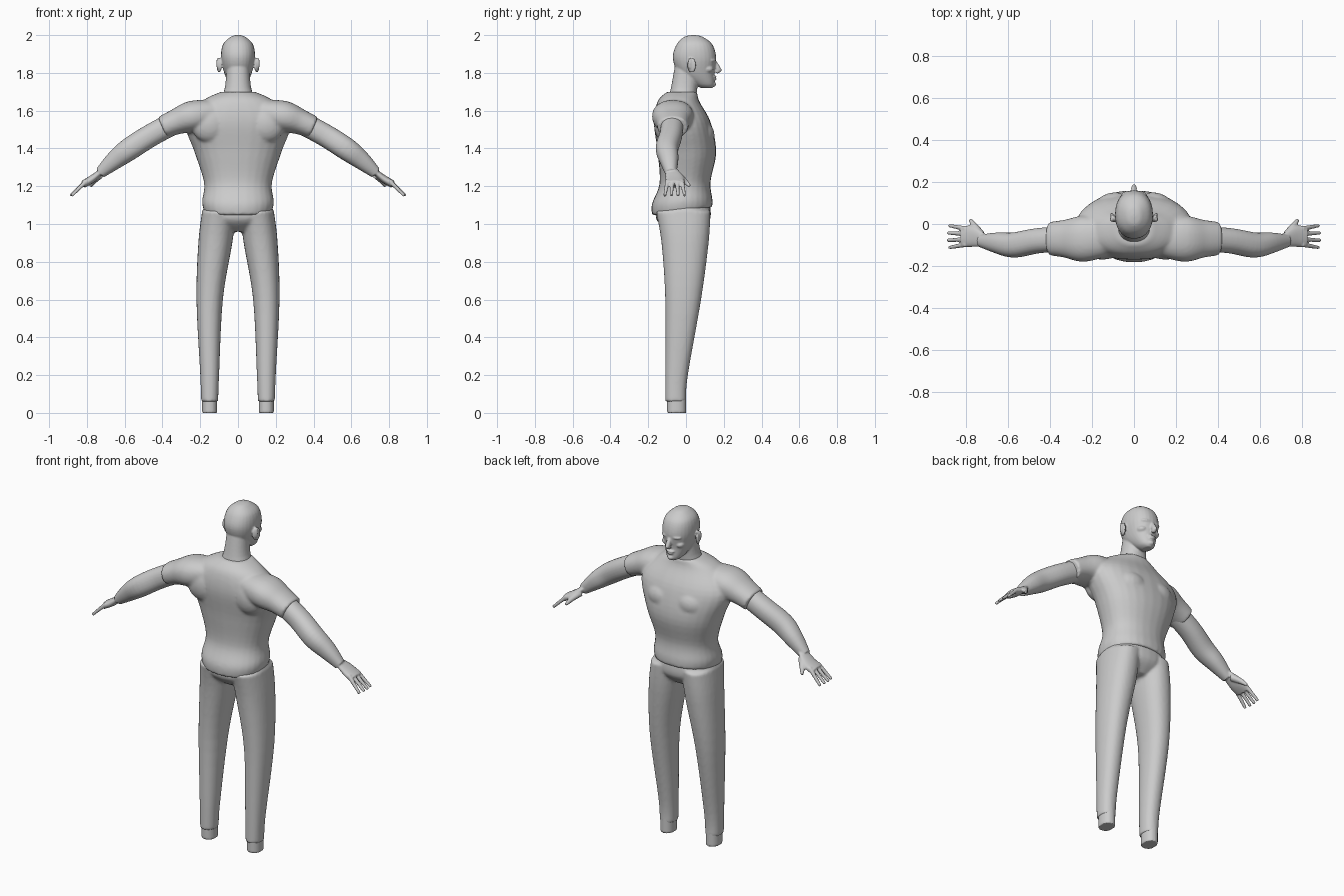
import bpy, bmesh, math
from mathutils import Vector, Matrix

if "Cube" in bpy.data.objects:
    bpy.data.objects.remove(bpy.data.objects["Cube"])

grey = (0.6, 0.6, 0.6, 1)
clay = bpy.data.materials.new("light grey")
clay.use_nodes = True
clay.diffuse_color = grey
clay.node_tree.nodes["Principled BSDF"].inputs["Base Color"].default_value = grey


def spline(before, start, end, after, t):
    """Catmull-Rom value between start and end."""
    bend = 2 * before - 5 * start + 4 * end - after
    twist = 3 * start - before - 3 * end + after
    return start + (t * (end - before) + t ** 2 * bend + t ** 3 * twist) / 2


def refine(rows, steps=5):
    """Smoothly interpolate between a few given sections."""
    out = []
    for i in range(len(rows) - 1):
        nearby = (rows[max(i - 1, 0)], rows[i], rows[i + 1], rows[min(i + 2, len(rows) - 1)])
        for k in range(steps):
            out.append([spline(*values, k / steps) for values in zip(*nearby)])
    return out + [rows[-1]]


def oval(sides=28, boxiness=0.9):
    """Unit cross-section, slightly squarer than a circle."""
    for i in range(sides):
        angle = math.tau * i / sides
        yield [math.copysign(abs(w) ** boxiness, w) for w in (math.cos(angle), math.sin(angle))]


def skin(bm, outlines):
    """Close a run of equal outlines into a solid."""
    rings = [[bm.verts.new(point) for point in outline] for outline in outlines]
    for low, high in zip(rings, rings[1:]):
        for i in range(len(low)):
            bm.faces.new((low[i - 1], low[i], high[i], high[i - 1]))
    bm.faces.new(rings[0])
    bm.faces.new(rings[-1])


def stack(bm, rows, side=0, hem_tilt=0):
    """Level sections: height, half width, back, front, and offset sideways."""
    outlines = []
    sections = refine(rows)
    for i, (z, width, back, front, *offset) in enumerate(sections):
        middle, depth = (back + front) / 2, (front - back) / 2
        tilt = hem_tilt * (1 - i / len(sections)) ** 4
        outlines.append([(side * sum(offset) + width * u, middle + depth * v,
                          z + tilt * (middle + depth * v)) for u, v in oval()])
    skin(bm, outlines)


def limb(bm, rows, side=1, flatness=1.0):
    """Oval sections square to a path: x, y, z, radius."""
    path = refine(rows)
    outlines = []
    for i, (*centre, radius) in enumerate(path):
        ahead, behind = path[min(i + 1, len(path) - 1)], path[max(i - 1, 0)]
        along = (Vector(ahead[:3]) - Vector(behind[:3])).normalized()
        across = Vector((0, 1, 0))
        across = (across - along * across.dot(along)).normalized()
        upward = along.cross(across) * flatness
        points = [Vector(centre) + radius * (across * u + upward * v) for u, v in oval()]
        outlines.append([(side * p.x, p.y, p.z) for p in points])
    skin(bm, outlines)


def ball(bm, centre, radii, side=1, turn=0.0):
    """Ellipsoid, optionally turned about the vertical and placed on either side."""
    x, y, z = centre
    matrix = (Matrix.Translation((side * x, y, z)) @ Matrix.Rotation(-side * turn, 4, 'Z')
              @ Matrix.Diagonal((*radii, 1)))
    bmesh.ops.create_uvsphere(bm, u_segments=20, v_segments=12, radius=1, matrix=matrix)


def finish(name, bm, voxel, smoothing):
    """Fuse the overlapping solids into one smooth skin."""
    bmesh.ops.recalc_face_normals(bm, faces=bm.faces)
    mesh = bpy.data.meshes.new(name)
    bm.to_mesh(mesh)
    bm.free()
    mesh.materials.append(clay)
    part = bpy.data.objects.new(name, mesh)
    bpy.context.collection.objects.link(part)
    fuse = part.modifiers.new("fuse", 'REMESH')
    fuse.mode = 'VOXEL'
    fuse.voxel_size = voxel
    fuse.use_smooth_shade = True
    relax = part.modifiers.new("relax", 'SMOOTH')
    relax.factor = 0.5
    relax.iterations = smoothing


sides = {"left": 1, "right": -1}

# Shirt: trunk with a sloping hem, chest, shoulder blades and sleeves
bm = bmesh.new()
stack(bm, [(1.07, .18, -.18, .14), (1.12, .19, -.18, .14), (1.22, .18, -.14, .13),
           (1.38, .23, -.15, .16), (1.54, .28, -.17, .13), (1.65, .19, -.15, .07),
           (1.7, .09, -.1, .06)], hem_tilt=.14)
for side in sides.values():
    ball(bm, (.1, .07, 1.47), (.1, .08, .08), side, turn=.3)
    ball(bm, (.15, -.11, 1.53), (.1, .06, .1), side)
    limb(bm, [(.12, -.06, 1.59, .09), (.24, -.07, 1.57, .11), (.33, -.07, 1.54, .09),
              (.4, -.07, 1.51, .08)], side, flatness=.75)
finish("shirt", bm, voxel=.009, smoothing=4)

# Trousers: pelvis and two tapering legs
bm = bmesh.new()
stack(bm, [(1.14, .17, -.14, .12), (1.03, .18, -.16, .13), (.96, .07, -.09, .07)])
for side in sides.values():
    stack(bm, [(1.07, .09, -.16, .13, .1), (.9, .09, -.13, .12, .12), (.6, .07, -.11, .08, .15),
               (.2, .05, -.11, .01, .15), (.06, .045, -.11, 0, .15)], side)
finish("trousers", bm, voxel=.009, smoothing=4)

for label, side in sides.items():
    # Ankle stub below the trouser cuff
    bm = bmesh.new()
    stack(bm, [(.1, .04, -.1, 0, .15), (0, .04, -.1, 0, .15)], side)
    finish(label + "_ankle", bm, voxel=.006, smoothing=1)

    # Arm and palm
    bm = bmesh.new()
    limb(bm, [(.33, -.07, 1.54, .06), (.46, -.08, 1.47, .06), (.57, -.1, 1.4, .06),
              (.65, -.09, 1.34, .05), (.73, -.08, 1.27, .03)], side)
    limb(bm, [(.71, -.08, 1.29, .03), (.77, -.06, 1.24, .05), (.82, -.06, 1.21, .05)],
         side, flatness=.4)
    # Four spread fingers and a thumb
    for finger in range(4):
        spread = 1.5 - finger
        reach = .89 - .006 * abs(spread)
        limb(bm, [(.8, .025 * spread - .06, 1.23, .012), (reach, .035 * spread - .06, 1.15, .008)],
             side)
    limb(bm, [(.73, -.05, 1.26, .02), (.76, -.01, 1.23, .015), (.78, .02, 1.2, .008)], side)
    finish(label + "_arm", bm, voxel=.005, smoothing=3)

# Head: neck, skull, nose, mouth and chin
bm = bmesh.new()
stack(bm, [(1.64, .1, -.1, .05), (1.72, .07, -.08, .06), (1.83, .06, -.06, .07)])
stack(bm, [(1.72, .02, .08, .14), (1.74, .045, .04, .15), (1.8, .073, -.04, .15),
           (1.88, .09, -.07, .16), (1.95, .08, -.05, .14), (1.99, .04, -.01, .09),
           (2, .01, .03, .05)])
limb(bm, [(0, .15, 1.86, .01), (0, .17, 1.82, .014), (0, .16, 1.8, .01)])
ball(bm, (0, .18, 1.815), (.01, .01, .01))
ball(bm, (0, .15, 1.78), (.025, .012, .006))
ball(bm, (0, .15, 1.767), (.02, .012, .006))
ball(bm, (0, .14, 1.74), (.02, .02, .015))
for side in sides.values():
    # Brow, eye, cheek and ear
    ball(bm, (.035, .14, 1.866), (.03, .018, .008), side, turn=.3)
    ball(bm, (.033, .135, 1.85), (.013, .012, .008), side)
    ball(bm, (.045, .115, 1.82), (.025, .03, .02), side)
    ball(bm, (.1, .03, 1.84), (.01, .025, .04), side, turn=.4)
    ball(bm, (.107, .02, 1.85), (.008, .01, .03), side, turn=.4)
finish("head", bm, voxel=.005, smoothing=3)
